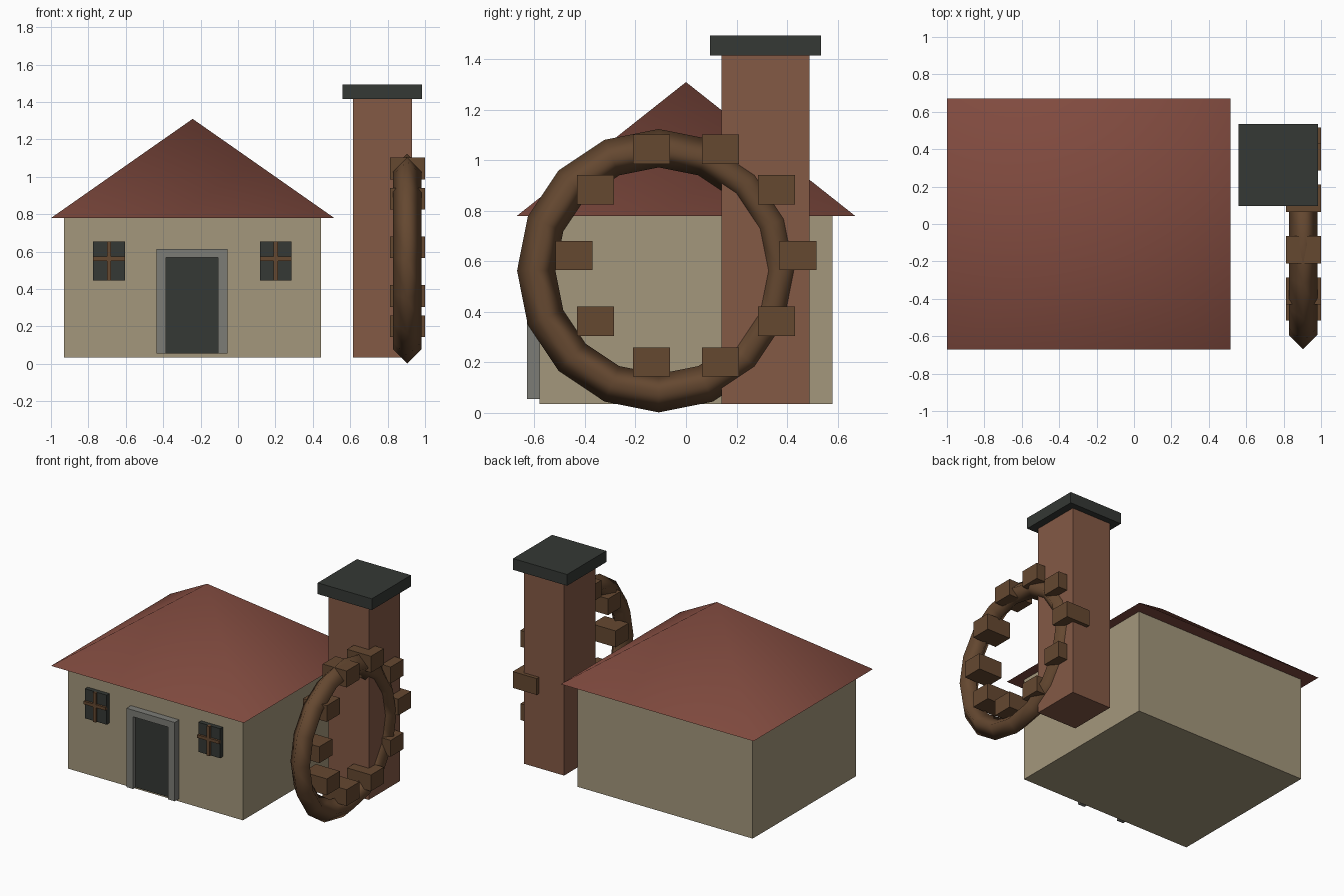
import bpy
from math import sin, cos, pi, radians

if "Cube" in bpy.data.objects:
    bpy.data.objects.remove(bpy.data.objects["Cube"])


def material(name, rgb):
    m = bpy.data.materials.new(name)
    m.diffuse_color = (*rgb, 1)
    m.use_nodes = True
    m.node_tree.nodes["Principled BSDF"].inputs["Base Color"].default_value = m.diffuse_color
    return m


PLASTER = material("plaster", (0.37, 0.31, 0.20))
TILE = material("roof_tile", (0.22, 0.07, 0.05))
BRICK = material("brick", (0.23, 0.10, 0.06))
DARK = material("dark", (0.035, 0.04, 0.035))
STONE = material("stone", (0.20, 0.20, 0.18))
WOOD = material("wood", (0.13, 0.065, 0.03))


def box(name, x, y, z, mat):
    """Box from (min, max) ranges on each axis."""
    bpy.ops.mesh.primitive_cube_add(size=1, location=[sum(r) / 2 for r in (x, y, z)])
    o = bpy.context.object
    o.name = name
    o.scale = [r[1] - r[0] for r in (x, y, z)]
    o.data.materials.append(mat)
    return o


# House walls
box("walls", (-0.93, 0.445), (-0.58, 0.58), (0.035, 0.78), PLASTER)

# Pyramid roof, softly shaded over the hips
bpy.ops.mesh.primitive_cone_add(vertices=4, radius1=0.5 ** 0.5, radius2=0, depth=1,
                                rotation=(0, 0, pi / 4))
roof = bpy.context.object
roof.name = "roof"
bpy.ops.object.transform_apply(rotation=True)
roof.scale = (1.515, 1.34, 0.53)
roof.location = (-0.2425, 0, 0.78 + 0.265)
roof.data.materials.append(TILE)
bpy.ops.object.transform_apply(location=False, rotation=False, scale=True)
bpy.ops.object.shade_smooth_by_angle(angle=radians(60))

# Chimney and cap
box("chimney", (0.615, 0.93), (0.14, 0.49), (0.035, 1.415), BRICK)
box("chimney_cap", (0.56, 0.985), (0.095, 0.535), (1.415, 1.495), DARK)

# Door with posts and lintel
box("door", (-0.385, -0.108), (-0.60, -0.57), (0.055, 0.568), DARK)
for side, x0 in (("left", -0.436), ("right", -0.108)):
    box(f"door_post_{side}", (x0, x0 + 0.052), (-0.63, -0.57), (0.055, 0.568), STONE)
box("door_lintel", (-0.436, -0.056), (-0.63, -0.57), (0.568, 0.615), STONE)

# Windows with crossed bars
for side, cx in (("left", -0.69), ("right", 0.202)):
    box(f"window_{side}", (cx - 0.085, cx + 0.085), (-0.61, -0.57), (0.445, 0.655), DARK)
    box(f"window_bar_v_{side}", (cx - 0.011, cx + 0.011), (-0.625, -0.60), (0.445, 0.655), WOOD)
    box(f"window_bar_h_{side}", (cx - 0.085, cx + 0.085), (-0.625, -0.60), (0.551, 0.573), WOOD)

# Water wheel rim: sixteen segments, diamond section
WX = 0.904
bpy.ops.mesh.primitive_torus_add(major_segments=16, minor_segments=4, major_radius=0.485,
                                 minor_radius=0.076, location=(WX, -0.108, 0.563),
                                 rotation=(0, pi / 2, 0))
rim = bpy.context.object
rim.name = "wheel_rim"
rim.data.materials.append(WOOD)
bpy.ops.object.shade_smooth()

# Ten upright paddles in a ring
for i in range(10):
    a = i * pi / 5
    y, z = 0.443 * cos(a), 0.623 + 0.443 * sin(a)
    box(f"paddle_{i + 1}", (0.812, 1.0), (y - 0.073, y + 0.073), (z - 0.058, z + 0.058), WOOD)
